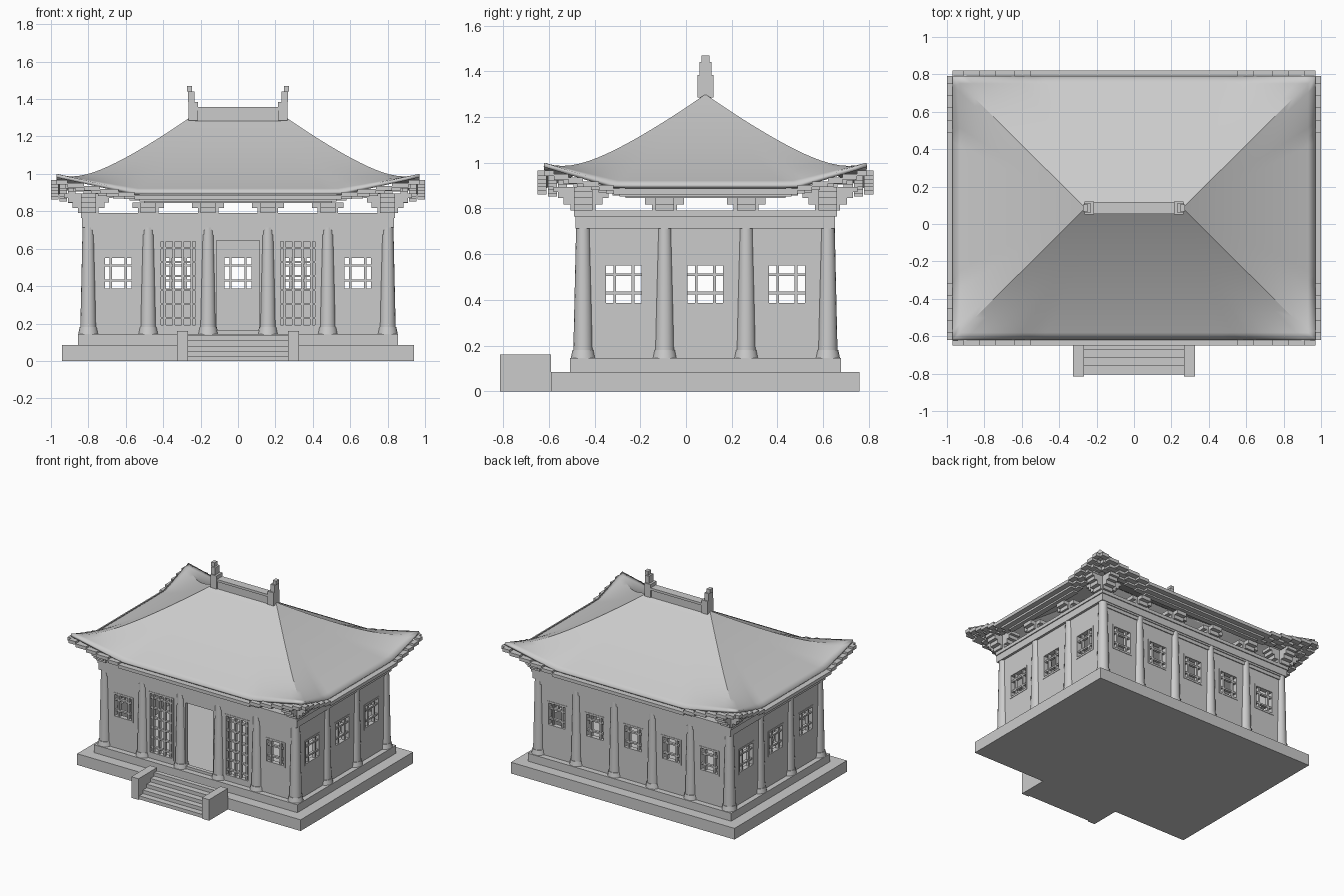
import bpy, bmesh, math
from mathutils import Vector

if "Cube" in bpy.data.objects:
    bpy.data.objects.remove(bpy.data.objects["Cube"], do_unlink=True)

CY = 0.085                      # building centre in y
HX, HY = 0.80, 0.535            # half spacing of the column grid
STONE = bpy.data.materials.new("pale_grey")
STONE.use_nodes = True
STONE.diffuse_color = (0.6, 0.6, 0.6, 1)
STONE.node_tree.nodes["Principled BSDF"].inputs["Base Color"].default_value = (0.6, 0.6, 0.6, 1)


def finish(name, bm, smooth=None):
    bmesh.ops.recalc_face_normals(bm, faces=bm.faces)
    mesh = bpy.data.meshes.new(name)
    bm.to_mesh(mesh)
    bm.free()
    mesh.materials.append(STONE)
    ob = bpy.data.objects.new(name, mesh)
    bpy.context.collection.objects.link(ob)
    if smooth:
        bpy.ops.object.select_all(action='DESELECT')
        ob.select_set(True)
        bpy.context.view_layer.objects.active = ob
        bpy.ops.object.shade_smooth_by_angle(angle=math.radians(smooth))
    return ob


def box(bm, x0, x1, y0, y1, z0, z1):
    verts = bmesh.ops.create_cube(bm, size=1)["verts"]
    for v in verts:
        v.co = Vector((x0 + (v.co.x + .5) * (x1 - x0),
                       y0 + (v.co.y + .5) * (y1 - y0),
                       z0 + (v.co.z + .5) * (z1 - z0)))


def place(side, s, d):
    """Side 0 front, 1 left, 2 back, 3 right: s runs along it, d points out."""
    return [(s, CY - d), (d, CY + s), (-s, CY + d), (-d, CY - s)][side]


def side_box(bm, side, s0, s1, d0, d1, z0, z1):
    (xa, ya), (xb, yb) = place(side, s0, d0), place(side, s1, d1)
    box(bm, min(xa, xb), max(xa, xb), min(ya, yb), max(ya, yb), z0, z1)


def half(side):
    """Half length along a side and its distance from the centre."""
    return (HX, HY) if side % 2 == 0 else (HY, HX)


# Stepped platform
bm = bmesh.new()
box(bm, -.94, .94, CY - .675, CY + .675, 0, .085)
box(bm, -.855, .855, CY - .593, CY + .593, .085, .145)
finish("platform", bm)

# Entrance stairs with cheek walls
bm = bmesh.new()
for i in range(5):
    box(bm, -.27, .27, -.805 + i * .045, -.59, i * .027, (i + 1) * .027)
finish("stairs", bm)
bm = bmesh.new()
for sx in (-1, 1):
    box(bm, sx * .297 - .03, sx * .297 + .03, -.815, -.59, 0, .16)
finish("stair_cheeks", bm)

# Columns on drum bases
columns = [(-HX + i * .32, CY + sy * HY) for i in range(6) for sy in (-1, 1)]
columns += [(sx * HX, CY + sy * HY / 3) for sx in (-1, 1) for sy in (-1, 1)]
bm = bmesh.new()
for x, y in columns:
    for r0, r1, z0, z1 in ((.054, .047, .145, .18), (.043, .031, .18, .715)):
        new = bmesh.ops.create_cone(bm, segments=16, cap_ends=True,
                                    radius1=r0, radius2=r1, depth=z1 - z0)["verts"]
        bmesh.ops.translate(bm, verts=new, vec=(x, y, (z0 + z1) / 2))
finish("columns", bm, 40)


# Walls: each bay is framed round its opening, with lattice bars inside
def bay(walls, bars, side, s0, s1, opening, vbars=(), hbars=()):
    d = half(side)[1]
    a, b, z0, z1 = opening
    for part in ((s0, a, .145, .72), (b, s1, .145, .72), (a, b, .145, z0), (a, b, z1, .72)):
        side_box(walls, side, part[0], part[1], d - .015, d + .015, part[2], part[3])
    for v in vbars:
        side_box(bars, side, v - .006, v + .006, d - .012, d + .012, z0, z1)
    for h in hbars:
        side_box(bars, side, a, b, d - .01, d + .01, h - .006, h + .006)
    # slim raised frame
    if vbars:
        for e in (a, b):
            side_box(bars, side, e - .007, e + .007, d - .018, d + .018, z0 - .007, z1 + .007)
        for e in (z0, z1):
            side_box(bars, side, a, b, d - .018, d + .018, e - .007, e + .007)


walls, bars = bmesh.new(), bmesh.new()
for side in range(4):
    length, d = half(side)
    count = 5 if side % 2 == 0 else 3
    width = 2 * length / count
    for i in range(count):
        s0 = -length + i * width
        c = s0 + width / 2
        if side == 0 and i == 2:
            bay(walls, bars, side, s0, s0 + width, (c - .115, c + .115, .165, .645))
        elif side == 0 and i in (1, 3):
            bay(walls, bars, side, s0, s0 + width, (c - .1, c + .1, .185, .645),
                [c + k * .048 for k in (-1.5, -.5, .5, 1.5)],
                [.229 + k * .075 for k in range(6)])
        else:
            w = .078 if count == 5 else .085
            bay(walls, bars, side, s0, s0 + width, (c - w, c + w, .38, .558),
                (c - .04, c + .04), (.43, .51))
finish("walls", walls)
finish("window_and_door_lattice", bars)

# Lintels, ring beam and wall plate
bm = bmesh.new()
for side in (0, 2):
    side_box(bm, side, -HX, HX, HY - .02, HY + .022, .675, .70)
    side_box(bm, side, -HX, HX, HY - .025, HY + .028, .70, .73)
for side in range(4):
    length, d = half(side)
    side_box(bm, side, -length - .033, length + .033, d - .033, d + .033, .713, .765)
    side_box(bm, side, -length - .04, length + .04, d - .04, d + .04, .765, .79)
finish("beams", bm)

# Stepped cross brackets over every column
bm = bmesh.new()
for x, y in columns:
    corner = abs(abs(x) - HX) < .01 and abs(abs(y - CY) - HY) < .01
    tiers = [(.055, .79, .818), (.085, .818, .846)]
    if corner:
        tiers += [(.11, .846, .872), (.13, .872, .895)]
    for r, z0, z1 in tiers:
        box(bm, x - r, x + r, y - .04, y + .04, z0, z1)
        box(bm, x - .04, x + .04, y - r, y + r, z0, z1)
finish("brackets", bm)

# Eave boards that climb in steps towards the corners
RX, RY = .97, .705              # half size of the roof at its eave
bm = bmesh.new()
steps = (.57, .66, .76, .85, .94, 1.0)
for side in range(4):
    length, d = (RX, RY) if side % 2 == 0 else (RY, RX)
    for inset, z, rise in ((0, .862, .016), (.045, .852, .014), (.09, .845, .012)):
        run, out = length - inset, d + .03 - inset
        side_box(bm, side, -run * steps[0], run * steps[0], out - .04, out, z, z + .025)
        for k in range(5):
            for sgn in (-1, 1):
                side_box(bm, side, sgn * run * steps[k], sgn * run * steps[k + 1],
                         out - .04, out, z + rise * (k + 1), z + .025 + rise * (k + 1))
finish("eave_boards", bm)

# Sweeping hipped roof with upturned corners
RIDGE = .26
ROWS, COLS = 18, 28
bm = bmesh.new()
for side in range(4):
    grid = []
    for i in range(ROWS + 1):
        u = i / ROWS
        reach = RIDGE + (RX - RIDGE) * u
        run, out = (reach, RY * u) if side % 2 == 0 else (RY * u, reach)
        row = []
        for j in range(COLS + 1):
            v = 2 * j / COLS - 1
            lift = .095 * max(0, (abs(v) - .57) / .43) * u ** 6
            x, y = place(side, v * run, out)
            row.append(bm.verts.new((x, y, 1.3 - .395 * (1.25 * u - .25 * u * u) + lift)))
        grid.append(row)
    for i in range(ROWS):
        for j in range(COLS):
            bm.faces.new((grid[i][j], grid[i + 1][j], grid[i + 1][j + 1], grid[i][j + 1]))
bmesh.ops.remove_doubles(bm, verts=bm.verts, dist=.0005)
bmesh.ops.dissolve_degenerate(bm, edges=bm.edges, dist=.0005)
roof = finish("roof", bm, 30)
if sum(p.normal.z for p in roof.data.polygons) < 0:
    roof.data.flip_normals()
shell = roof.modifiers.new("thickness", 'SOLIDIFY')
shell.thickness = .018
shell.offset = -1

# Ridge with stepped end ornaments
bm = bmesh.new()
box(bm, -.23, .23, CY - .024, CY + .024, 1.28, 1.34)
box(bm, -.23, .23, CY - .032, CY + .032, 1.34, 1.358)
finish("ridge", bm)
bm = bmesh.new()
for sx in (-1, 1):
    for x, w, r, z0, z1 in ((.24, .025, .035, 1.285, 1.385), (.25, .018, .027, 1.385, 1.44),
                            (.26, .014, .018, 1.44, 1.47)):
        box(bm, sx * x - w, sx * x + w, CY - r, CY + r, z0, z1)
finish("ridge_ornaments", bm)
